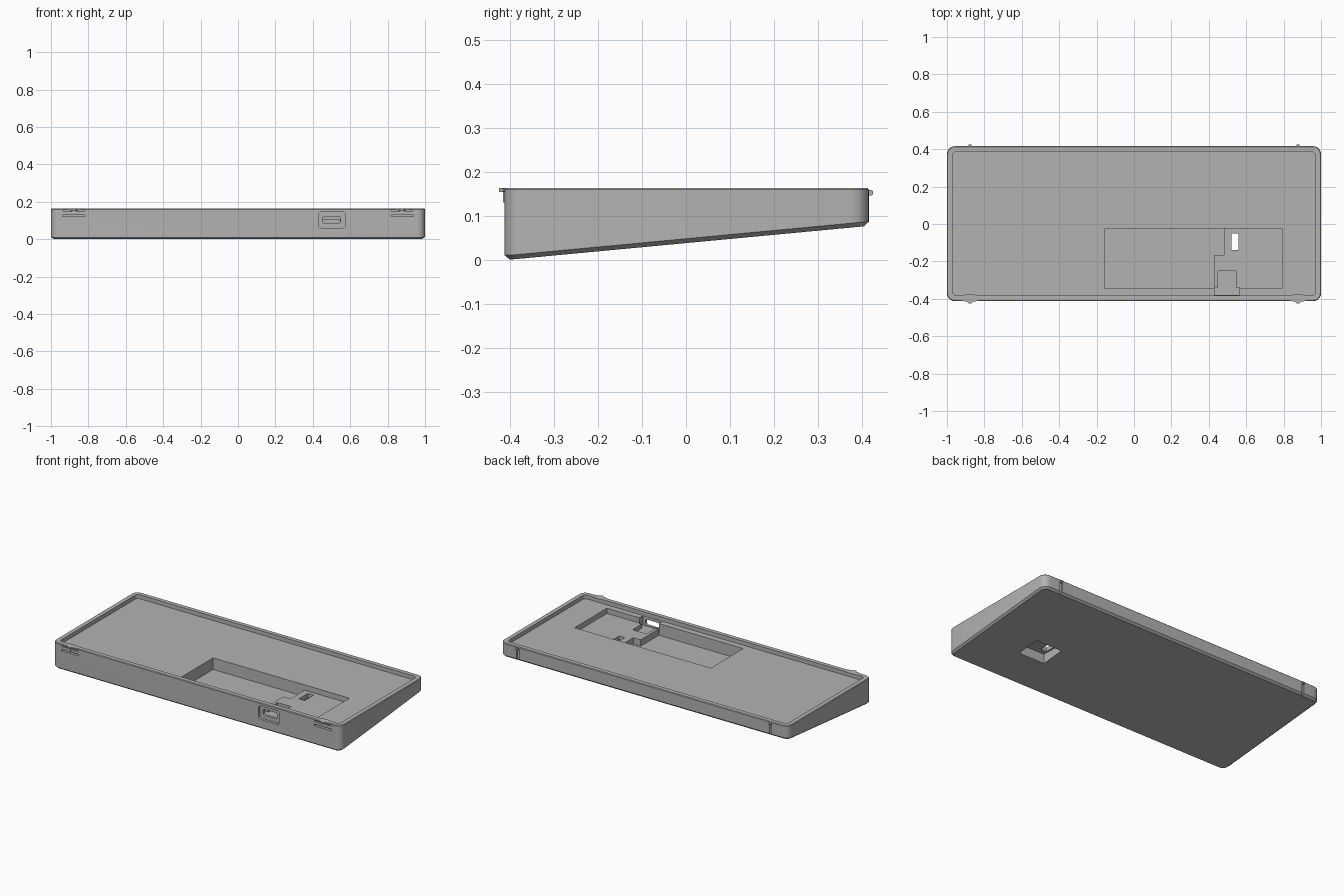
import bpy, bmesh, math
from mathutils import Vector

if "Cube" in bpy.data.objects:
    bpy.data.objects.remove(bpy.data.objects["Cube"], do_unlink=True)

grey = bpy.data.materials.new("case_grey")
grey.use_nodes = True
grey.diffuse_color = (0.45, 0.45, 0.45, 1)
grey.node_tree.nodes["Principled BSDF"].inputs["Base Color"].default_value = (0.45, 0.45, 0.45, 1)

TOP, FLOOR, STEP, POCKET = 0.163, 0.138, 0.105, 0.065
FRONT, BACK = -0.412, 0.416


def underside(y):
    """Height of the sloping bottom plane."""
    return max(0.0, 0.094 * (y + 0.40))


def outline(inset, radius, segments=6):
    """Rounded rectangle around the case, pulled in by an inset."""
    pts = []
    x, y0, y1 = 1 - inset, FRONT + inset, BACK - inset
    corners = [(x, y1, 0), (-x, y1, 1), (-x, y0, 2), (x, y0, 3)]
    for cx, cy, quarter in corners:
        ox = cx - math.copysign(radius, cx)
        oy = cy - math.copysign(radius, cy)
        for i in range(segments + 1):
            a = (quarter + i / segments) * math.pi / 2
            pts.append((ox + radius * math.cos(a), oy + radius * math.sin(a)))
    return pts


def finish(name, bm):
    bmesh.ops.recalc_face_normals(bm, faces=bm.faces)
    mesh = bpy.data.meshes.new(name)
    bm.to_mesh(mesh)
    bm.free()
    mesh.materials.append(grey)
    obj = bpy.data.objects.new(name, mesh)
    bpy.context.collection.objects.link(obj)
    return obj


def loft(name, rings):
    """Skin a stack of closed rings and cap both ends."""
    bm = bmesh.new()
    loops = [[bm.verts.new(p) for p in ring] for ring in rings]
    n = len(loops[0])
    for low, high in zip(loops, loops[1:]):
        for i in range(n):
            j = (i + 1) % n
            bm.faces.new((low[i], low[j], high[j], high[i]))
    bm.faces.new(loops[0])
    bm.faces.new(loops[-1])
    return finish(name, bm)


def box(name, x, y, z, bevel=0.0, axis=1):
    """Box from ranges; optional rounding of the edges along one axis."""
    bm = bmesh.new()
    bmesh.ops.create_cube(bm, size=1)
    for v in bm.verts:
        v.co = Vector([(a + b) / 2 + c * (b - a) for (a, b), c in zip((x, y, z), v.co)])
    if bevel:
        edges = [e for e in bm.edges
                 if abs((e.verts[0].co - e.verts[1].co).normalized()[axis]) > 0.9]
        bmesh.ops.bevel(bm, geom=edges, offset=bevel, segments=4, profile=0.5, affect='EDGES')
    return finish(name, bm)


def combine(target, tool, operation='DIFFERENCE'):
    mod = target.modifiers.new("cut", 'BOOLEAN')
    mod.operation, mod.solver, mod.object = operation, 'EXACT', tool
    tool.hide_render = True
    bpy.context.view_layer.objects.active = target
    bpy.ops.object.modifier_apply(modifier=mod.name)
    bpy.data.objects.remove(tool, do_unlink=True)


def cut(x, y, z, bevel=0.0, axis=1):
    combine(case, box("cutter", x, y, z, bevel, axis))


# Wedge shell with chamfered lower edge and a fine top chamfer
case = loft("wedge_case", [
    [(x, y, underside(y)) for x, y in outline(0.012, 0.03)],
    [(x, y, underside(y) + 0.010) for x, y in outline(0, 0.042)],
    [(x, y, TOP - 0.004) for x, y in outline(0, 0.042)],
    [(x, y, TOP) for x, y in outline(0.004, 0.038)],
])

# Shallow tray inside the rim
combine(case, loft("tray_cutter", [
    [(x, y, z) for x, y in outline(0.03, 0.02)] for z in (FLOOR, 0.3)]))

# Electronics pocket with raised step on its left
cut((-0.155, 0.43), (-0.345, -0.025), (POCKET, 0.2))
cut((0.42, 0.48), (-0.165, -0.025), (POCKET, 0.2))
cut((0.42, 0.79), (-0.345, -0.165), (STEP, 0.2))
cut((0.475, 0.79), (-0.17, -0.025), (STEP, 0.2))

# Connector seat and the port through the front wall
cut((0.45, 0.545), (-0.35, -0.25), (0.08, 0.2))
cut((0.43, 0.565), (-0.38, -0.34), (0.08, 0.2))
cut((0.43, 0.575), (-0.5, -0.396), (0.06, 0.145), 0.018)
cut((0.452, 0.548), (-0.42, -0.36), (0.084, 0.121), 0.012)

# Button recess underneath and its slot through the step
cut((0.51, 0.69), (-0.17, -0.02), (-0.1, 0.08))
cut((0.52, 0.56), (-0.138, -0.05), (0.05, 0.2))

# Mirrored front snap tabs and back latch grooves
for side in (-1, 1):
    cx = 0.877 * side
    cut((cx - 0.06, cx + 0.06), (-0.43, -0.375), (0.120, 0.130))
    for edge in (-1, 1):
        gap = cx + 0.035 * edge
        cut((gap - 0.022, gap + 0.022), (-0.43, -0.403), (0.148, 0.155))
    cut((cx - 0.008, cx + 0.008), (0.408, 0.43), (0.05, 0.15))

bpy.ops.object.select_all(action='DESELECT')
case.select_set(True)
bpy.context.view_layer.objects.active = case
bpy.ops.object.shade_smooth_by_angle(angle=math.radians(30))

for side, label in ((-1, "right"), (1, "left")):
    cx = 0.877 * side
    # Front tab: curved thickening, pad and pointed hook
    arc = [(cx + 0.06 * math.cos(a), -0.396 + 0.020 * math.sin(a))
           for a in (2 * math.pi * i / 24 for i in range(24))]
    loft(label + "_front_tab", [[(x, y, z) for x, y in arc] for z in (0.155, TOP)])
    hook = [(cx - 0.022, -0.405), (cx + 0.022, -0.405), (cx + 0.008, -0.425), (cx - 0.008, -0.425)]
    loft(label + "_front_hook", [[(x, y, z) for x, y in hook] for z in (0.154, TOP)])
    box(label + "_tab_stem", (cx - 0.006, cx + 0.006), (-0.416, -0.39), (0.13, 0.156))
    # Back latch nib
    box(label + "_back_nib", (cx - 0.009, cx + 0.009), (0.40, 0.425), (0.146, 0.158), 0.004, 0)
